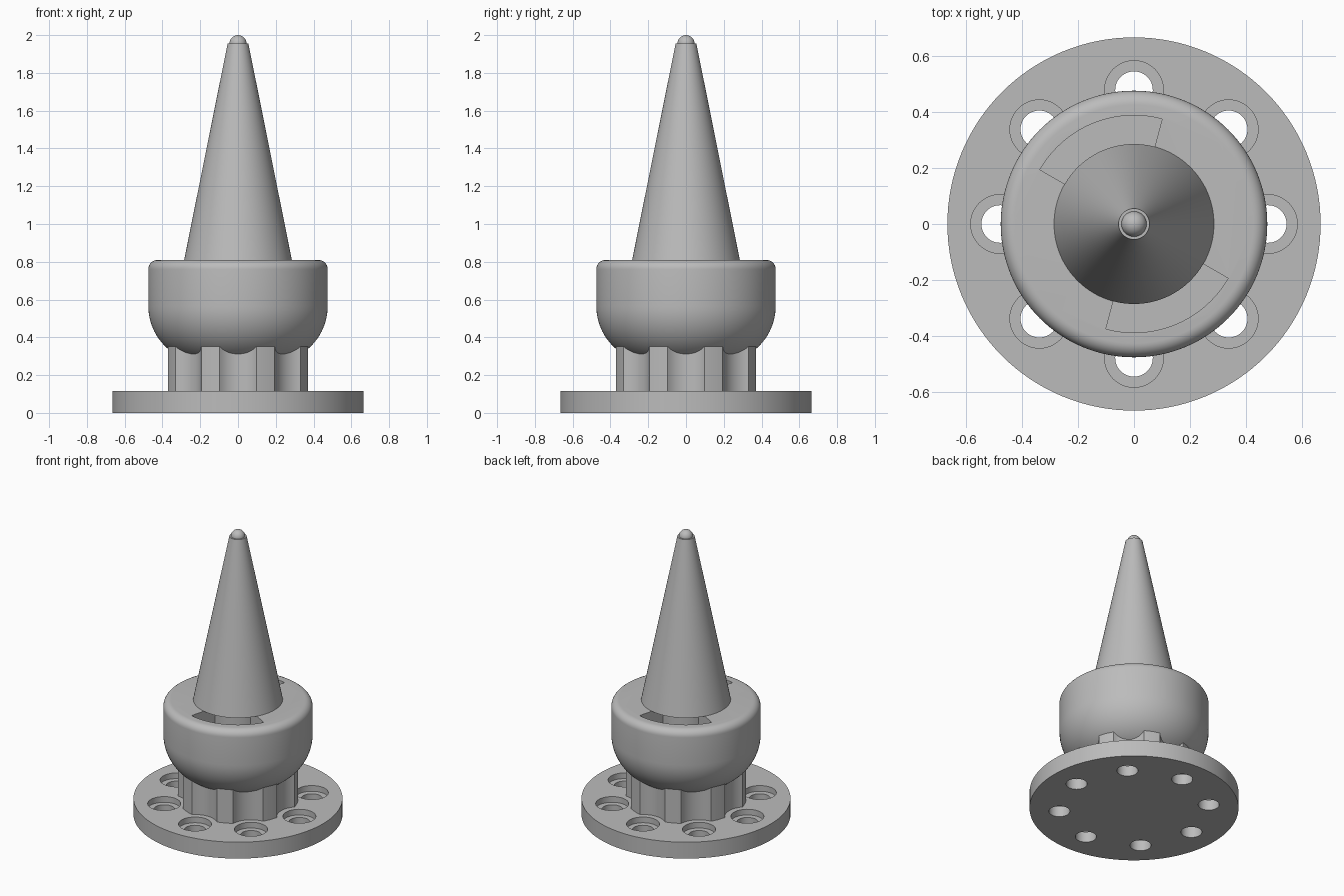
import bpy
import bmesh
from math import sin, cos, pi, radians
from mathutils import Matrix, Vector

cube = bpy.data.objects.get("Cube")
if cube:
    bpy.data.objects.remove(cube, do_unlink=True)

grey = bpy.data.materials.new("plain grey")
grey.use_nodes = True
colour = (0.5, 0.5, 0.5, 1)
grey.diffuse_color = colour
grey.node_tree.nodes["Principled BSDF"].inputs["Base Color"].default_value = colour


def make_object(name, bm):
    bmesh.ops.recalc_face_normals(bm, faces=bm.faces)
    mesh = bpy.data.meshes.new(name)
    bm.to_mesh(mesh)
    bm.free()
    mesh.materials.append(grey)
    obj = bpy.data.objects.new(name, mesh)
    bpy.context.collection.objects.link(obj)
    return obj


def lathe(bm, profile, steps=128, centre=(0, 0, 0)):
    """Revolve (radius, z) points and close both ends with flat caps."""
    rings = [[bm.verts.new((centre[0] + r * cos(2 * pi * i / steps),
                            centre[1] + r * sin(2 * pi * i / steps), z))
              for i in range(steps)] for r, z in profile]
    for low, high in zip(rings, rings[1:]):
        for i in range(steps):
            j = (i + 1) % steps
            bm.faces.new((low[i], low[j], high[j], high[i]))
    bm.faces.new(rings[0][::-1])
    bm.faces.new(rings[-1])


def prism(bm, outline, bottom, top):
    face = bm.faces.new([bm.verts.new((p[0], p[1], bottom)) for p in outline])
    extruded = bmesh.ops.extrude_face_region(bm, geom=[face])["geom"]
    # Extrusion keeps the starting face, so both caps are present
    verts = [v for v in extruded if isinstance(v, bmesh.types.BMVert)]
    bmesh.ops.translate(bm, verts=verts, vec=(0, 0, top - bottom))


def arc(cx, cz, r, start, end, count):
    angles = [radians(start + (end - start) * i / count) for i in range(count + 1)]
    return [(cx + r * cos(a), cz + r * sin(a)) for a in angles]


def cut(obj, cutter):
    cutter.hide_render = True
    mod = obj.modifiers.new("cut", 'BOOLEAN')
    mod.operation = 'DIFFERENCE'
    mod.solver = 'EXACT'
    mod.object = cutter
    bpy.context.view_layer.objects.active = obj
    bpy.ops.object.modifier_apply(modifier=mod.name)
    bpy.data.objects.remove(cutter, do_unlink=True)


HOLES = 8
HOLE_RING = 0.477
BASE_TOP = 0.115
BODY_TOP = 0.81

# Base flange with counterbored bolt holes
bm = bmesh.new()
lathe(bm, [(0.665, 0), (0.665, BASE_TOP)])
base = make_object("base_flange", bm)

bm = bmesh.new()
for k in range(HOLES):
    a = 2 * pi * k / HOLES
    lathe(bm, [(0.067, -0.1), (0.067, 0.075), (0.105, 0.075), (0.105, 0.2)],
          48, (HOLE_RING * cos(a), HOLE_RING * sin(a)))
cut(base, make_object("bolt_hole_cutter", bm))

# Column scalloped for bolt clearance
outline = []
for k in range(HOLES):
    turn = Matrix.Rotation(2 * pi * k / HOLES, 2)
    half_turn = Matrix.Rotation(pi / HOLES, 2)
    scallop = arc(HOLE_RING, 0, 0.143, 222.7, 137.3, 14)
    outline += [turn @ Vector(p) for p in scallop]
    outline.append(turn @ half_turn @ Vector((0.385, 0)))
bm = bmesh.new()
prism(bm, outline, BASE_TOP, 0.42)
column = make_object("scalloped_column", bm)

# Rounded body
bm = bmesh.new()
lathe(bm, arc(0.175, 0.566, 0.3, -90, 0, 20)
      + arc(0.425, BODY_TOP - 0.05, 0.05, 0, 90, 8))
body = make_object("rounded_body", bm)

# Two opposite curved slots running under the cone
bm = bmesh.new()
for start in (75, 255):
    outer = arc(0, 0, 0.387, start, start + 75, 30)
    inner = arc(0, 0, 0.19, start + 75, start, 30)
    prism(bm, outer + inner, BODY_TOP - 0.15, BODY_TOP + 0.1)
cut(body, make_object("slot_cutter", bm))

# Tapered cone
bm = bmesh.new()
lathe(bm, [(0.285, BODY_TOP), (0.055, 1.955)])
cone = make_object("tapered_cone", bm)

# Domed tip
bm = bmesh.new()
lathe(bm, arc(0, 1.955, 0.045, 0, 88, 14), 48)
tip = make_object("domed_tip", bm)

# Smooth curved walls while keeping machined edges crisp
bpy.ops.object.select_all(action='DESELECT')
for obj in (base, column, body, cone, tip):
    obj.select_set(True)
bpy.context.view_layer.objects.active = body
bpy.ops.object.shade_smooth_by_angle(angle=radians(30))
